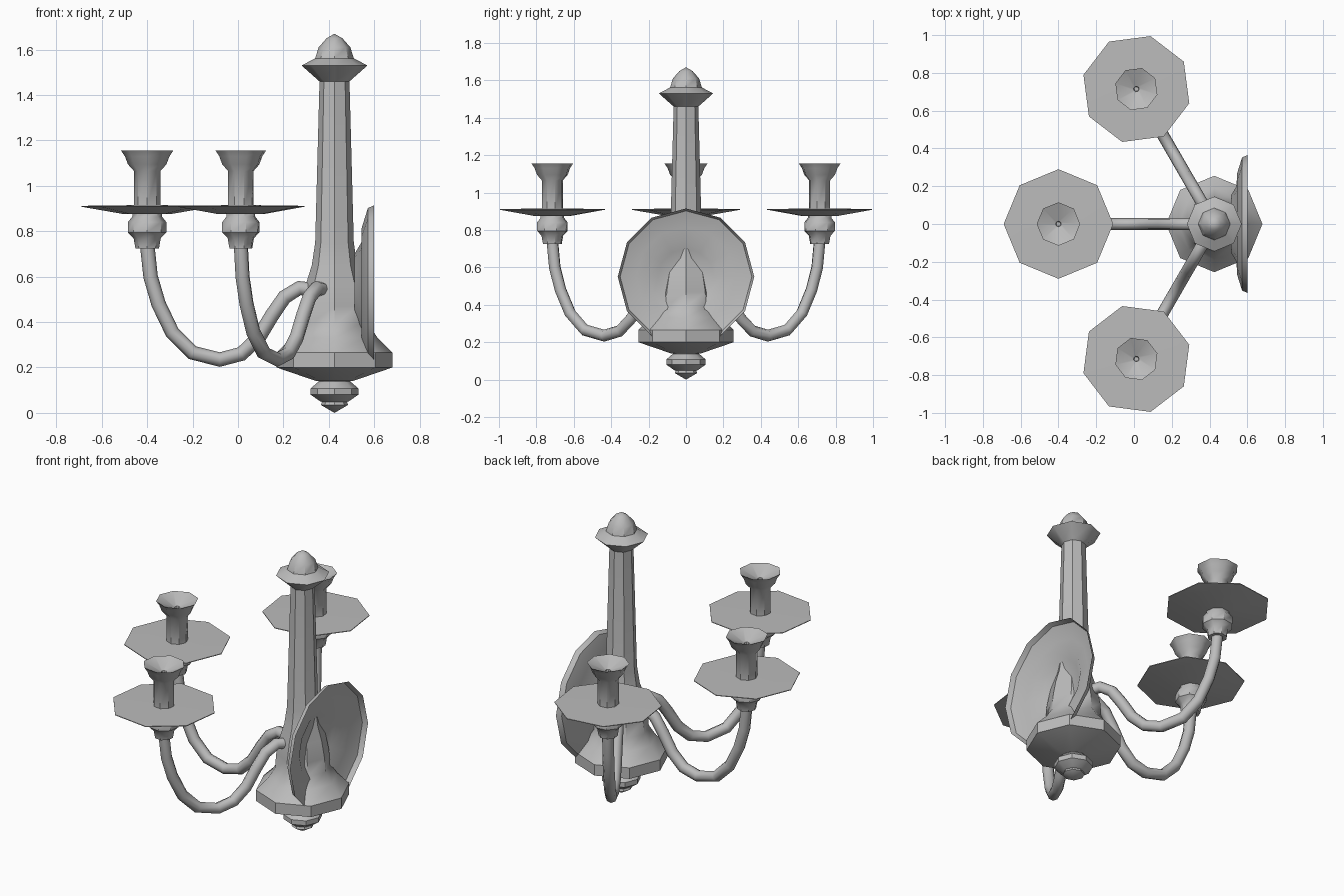
import bpy, bmesh
from math import sin, cos, pi, radians

cube = bpy.data.objects.get("Cube")
if cube:
    bpy.data.objects.remove(cube, do_unlink=True)

AXIS_X = 0.425   # centre of the column
REACH = 0.825    # column to candle cup

metal = bpy.data.materials.new("grey_metal")
metal.use_nodes = True
grey = (0.5, 0.5, 0.5, 1)
metal.diffuse_color = grey
for node in metal.node_tree.nodes:
    if node.type == 'BSDF_PRINCIPLED':
        node.inputs["Base Color"].default_value = grey


def smooth(obj, angle=40):
    bpy.ops.object.select_all(action='DESELECT')
    obj.select_set(True)
    bpy.context.view_layer.objects.active = obj
    bpy.ops.object.shade_smooth_by_angle(angle=radians(angle))


def lathe(name, profile, location, sides=8, turn=0.0, closed=True):
    """Revolve (radius, height) points; radius 0 becomes a single pole."""
    bm = bmesh.new()
    rings = []
    for r, z in profile:
        count = 1 if r == 0 else sides
        rings.append([bm.verts.new((r * cos(2 * pi * i / sides + turn),
                                    r * sin(2 * pi * i / sides + turn), z))
                      for i in range(count)])
    for a, b in zip(rings, rings[1:]):
        for i in range(sides):
            j = (i + 1) % sides
            quad = [a[i % len(a)], a[j % len(a)], b[j % len(b)], b[i % len(b)]]
            bm.faces.new(list(dict.fromkeys(quad)))
    if closed:
        bmesh.ops.recalc_face_normals(bm, faces=bm.faces)
    mesh = bpy.data.meshes.new(name)
    bm.to_mesh(mesh)
    bm.free()
    mesh.materials.append(metal)
    obj = bpy.data.objects.new(name, mesh)
    bpy.context.collection.objects.link(obj)
    obj.location = location
    smooth(obj)
    return obj


def tube(name, points, radius):
    curve = bpy.data.curves.new(name, 'CURVE')
    curve.dimensions = '3D'
    curve.bevel_depth = radius
    curve.bevel_resolution = 2
    curve.use_fill_caps = True
    spline = curve.splines.new('POLY')
    spline.points.add(len(points) - 1)
    for p, co in zip(spline.points, points):
        p.co = (*co, 1)
    curve.materials.append(metal)
    obj = bpy.data.objects.new(name, curve)
    bpy.context.collection.objects.link(obj)
    bpy.ops.object.select_all(action='DESELECT')
    obj.select_set(True)
    bpy.context.view_layer.objects.active = obj
    bpy.ops.object.convert(target='MESH')
    smooth(bpy.context.view_layer.objects.active, 60)


# Column with flared foot
lathe("column", [(0, .14), (.08, .14), (.255, .2), (.255, .265), (.19, .33),
                 (.15, .39), (.145, .47), (.125, .57), (.1, .65), (.085, .75),
                 (.066, 1.46), (0, 1.46)], (AXIS_X, 0, 0))

# Pointed top finial
lathe("top_finial", [(0, 1.46), (.066, 1.46), (.145, 1.53), (.085, 1.562),
                     (.07, 1.61), (.035, 1.65), (0, 1.67)], (AXIS_X, 0, 0))

# Bottom drop
lathe("bottom_finial", [(0, 0), (.06, .035), (.055, .048), (.065, .052),
                        (.105, .08), (.105, .108), (.07, .138), (.07, .15),
                        (0, .15)], (AXIS_X, 0, 0))

# Shallow wall dish, open towards +x
dish = lathe("wall_dish", [(0, .512), (.15, .513), (.2, .543), (.265, .545),
                           (.352, .572), (.365, .6)], (0, 0, .55),
             sides=12, closed=False)
dish.rotation_euler = (0, pi / 2, 0)

# Three arms, each with a socket, drip pan and candle cup
arm_path = [(.03, .53), (.085, .54), (.155, .55), (.22, .51), (.275, .43),
            (.335, .33), (.41, .26), (.505, .235), (.625, .265), (.715, .355),
            (.775, .48), (.81, .6), (REACH, .74)]
socket = [(0, .725), (.052, .725), (.06, .77), (.085, .795), (.085, .84),
          (.065, .865), (.065, .885), (0, .885)]
pan = [(0, .875), (.1, .875), (.29, .908), (.29, .912), (.06, .915), (0, .915)]
cup = [(0, .91), (.058, .91), (.058, 1.065), (.085, 1.095), (.098, 1.13),
       (.115, 1.155), (.015, 1.11), (.012, 1.095), (0, 1.095)]

for side, degrees in (("left", 120), ("middle", 180), ("right", 240)):
    a = radians(degrees)
    tube(side + "_arm", [(AXIS_X + d * cos(a), d * sin(a), z)
                         for d, z in arm_path], .032)
    spot = (AXIS_X + REACH * cos(a), REACH * sin(a), 0)
    lathe(side + "_arm_socket", socket, spot, turn=a)
    lathe(side + "_drip_pan", pan, spot, turn=a)
    lathe(side + "_candle_cup", cup, spot, turn=a)
